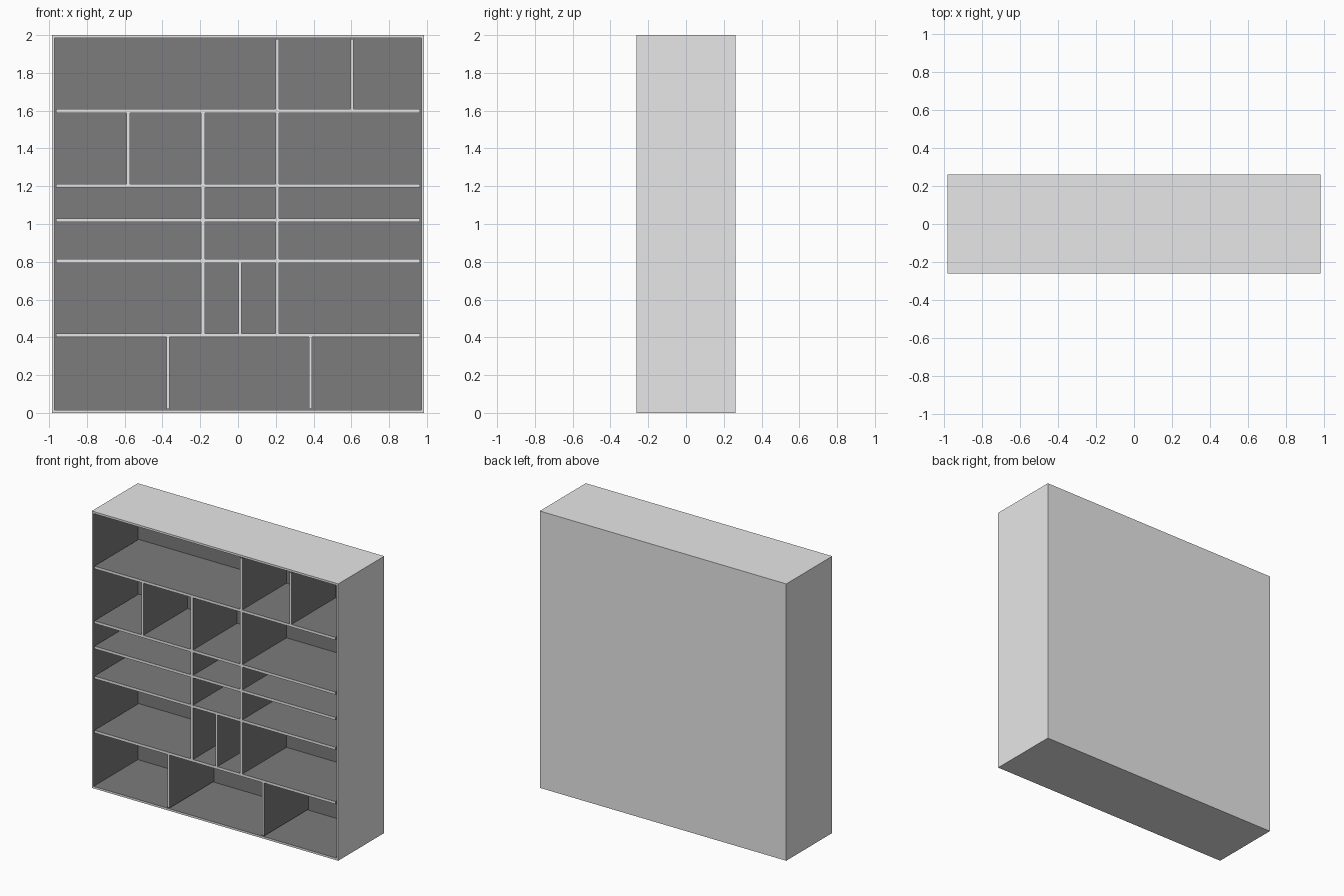
import bpy, bmesh
from mathutils import Matrix

if "Cube" in bpy.data.objects:
    bpy.data.objects.remove(bpy.data.objects["Cube"])

W, D, H = 1.97, 0.525, 2.0      # overall size
T = 0.021                       # case wall thickness
FRONT, BACK = -D / 2, D / 2 - 0.02


def material(name, v):
    m = bpy.data.materials.new(name)
    m.diffuse_color = (v, v, v, 1)
    m.use_nodes = True
    m.node_tree.nodes["Principled BSDF"].inputs["Base Color"].default_value = m.diffuse_color
    return m


LIGHT = material("light grey", 0.8)
DARK = material("dark grey interior", 0.2)


def finish(name, bm):
    bmesh.ops.recalc_face_normals(bm, faces=bm.faces)
    me = bpy.data.meshes.new(name)
    bm.to_mesh(me)
    bm.free()
    me.materials.append(LIGHT)
    me.materials.append(DARK)
    bpy.context.collection.objects.link(bpy.data.objects.new(name, me))


def box(x0, x1, y0, y1, z0, z1):
    bm = bmesh.new()
    mat = Matrix.Translation(((x0 + x1) / 2, (y0 + y1) / 2, (z0 + z1) / 2))
    mat = mat @ Matrix.Diagonal((x1 - x0, y1 - y0, z1 - z0, 1))
    bmesh.ops.create_cube(bm, size=1, matrix=mat)
    bm.normal_update()
    return bm


def board(name, x0, x1, z0, z1):
    """Inner board: dark all over with a light front edge."""
    bm = box(x0, x1, FRONT, BACK, z0, z1)
    for f in bm.faces:
        f.material_index = 0 if f.normal.y < -0.5 else 1
    finish(name, bm)


# Outer case: a box hollowed from the front, dark inside
bm = box(-W / 2, W / 2, -D / 2, D / 2, 0, H)
front = min(bm.faces, key=lambda f: f.normal.y)
bmesh.ops.inset_region(bm, faces=[front], thickness=T)
ext = bmesh.ops.extrude_discrete_faces(bm, faces=[front])
inner = ext["faces"][0]
for v in inner.verts:
    v.co.y = BACK
inner.material_index = 1
for e in inner.edges:
    for f in e.link_faces:
        f.material_index = 1
finish("case", bm)

# Full-width shelves
S = 0.019
shelves = [0.412, 0.804, 1.02, 1.203, 1.598]
for i, z in enumerate(shelves):
    board(f"shelf_{i + 1}", -W / 2 + T, W / 2 - T, z - S / 2, z + S / 2)

# Upright dividers: x, thickness, and the row they stand in
levels = [T - S / 2] + shelves + [H - T + S / 2]
dividers = [(-0.37, 0.016, 0), (0.385, 0.016, 0),
            (0.01, 0.016, 1), (-0.581, 0.016, 4), (0.603, 0.016, 5)]
dividers += [(-0.186, 0.02, r) for r in range(1, 5)]
dividers += [(0.208, 0.02, r) for r in range(1, 6)]
for i, (x, t, r) in enumerate(dividers):
    board(f"divider_{i + 1}", x - t / 2, x + t / 2,
          levels[r] + S / 2, levels[r + 1] - S / 2)
